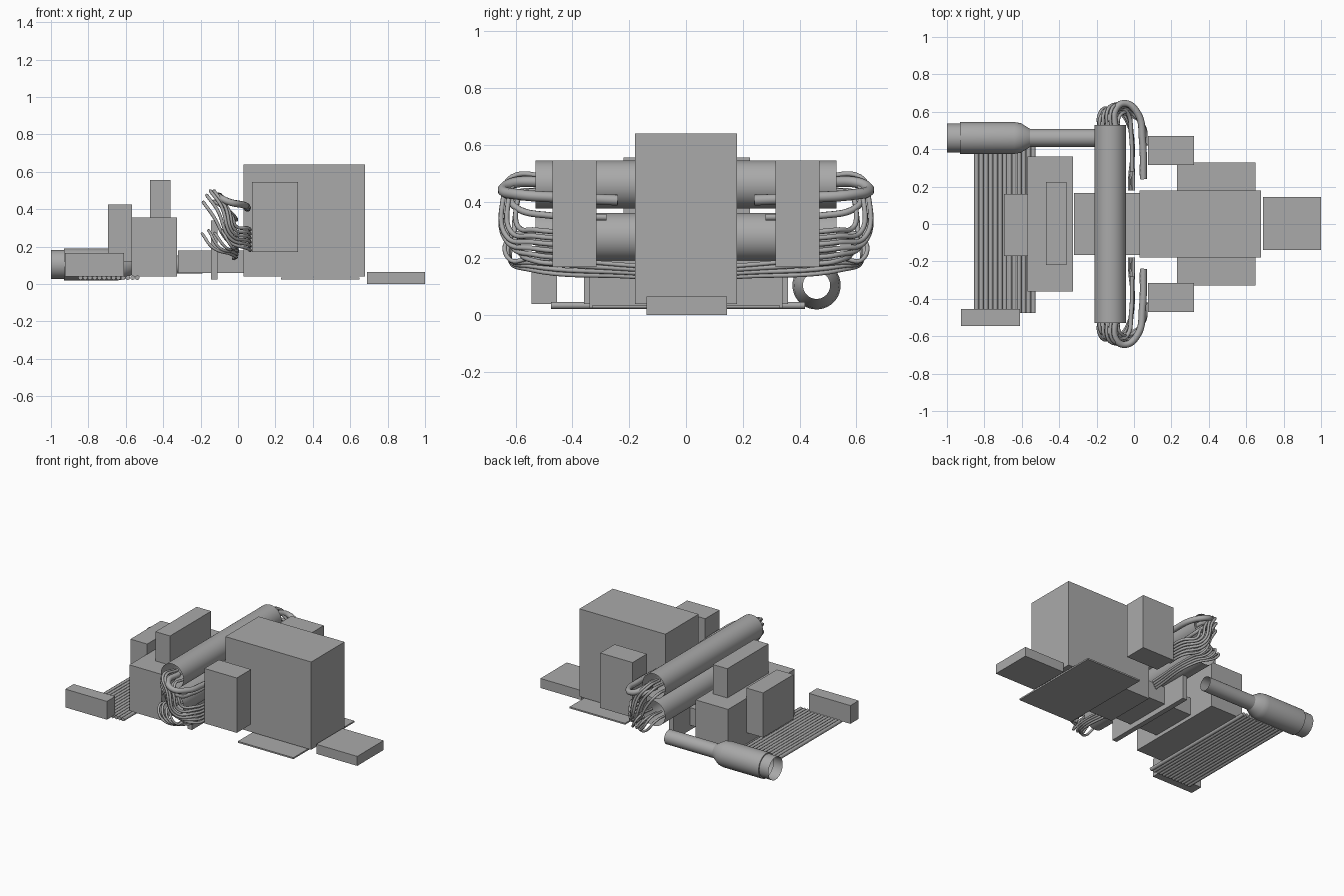
import bpy, bmesh, math
from mathutils import Vector

cube = bpy.data.objects.get("Cube")
if cube:
    bpy.data.objects.remove(cube, do_unlink=True)

grey = bpy.data.materials.new("plain_grey")
grey.use_nodes = True
COLOUR = (0.4, 0.4, 0.4, 1)
grey.diffuse_color = COLOUR
for node in grey.node_tree.nodes:
    if node.type == 'BSDF_PRINCIPLED':
        node.inputs["Base Color"].default_value = COLOUR


def add_object(name, data):
    obj = bpy.data.objects.new(name, data)
    data.materials.append(grey)
    bpy.context.collection.objects.link(obj)
    return obj


def box(name, x, y, z):
    """Box from (low, high) ranges on each axis."""
    bm = bmesh.new()
    bmesh.ops.create_cube(bm, size=1)
    for v in bm.verts:
        v.co = Vector([(a + b) / 2 + c * (b - a) for (a, b), c in zip((x, y, z), v.co)])
    mesh = bpy.data.meshes.new(name)
    bm.to_mesh(mesh)
    bm.free()
    return add_object(name, mesh)


def lathe(name, profile, axis, centre, sides=40):
    """Open shell: (distance along axis, radius) profile turned about x or y."""
    verts, faces = [], []
    for along, r in profile:
        for i in range(sides):
            a = math.tau * i / sides
            p = (along, r * math.cos(a), r * math.sin(a))
            if axis == 'Y':
                p = (-p[1], p[0], p[2])
            verts.append(Vector(p) + Vector(centre))
    for k in range(len(profile) - 1):
        for i in range(sides):
            j = (i + 1) % sides
            faces.append((k * sides + j, k * sides + i,
                          (k + 1) * sides + i, (k + 1) * sides + j))
    mesh = bpy.data.meshes.new(name)
    mesh.from_pydata(verts, [], faces)
    bm = bmesh.new()
    bm.from_mesh(mesh)
    for f in bm.faces:
        f.smooth = True
    for e in bm.edges:
        if len(e.link_faces) == 2 and e.calc_face_angle(0) > math.radians(30):
            e.smooth = False
    bm.to_mesh(mesh)
    bm.free()
    return add_object(name, mesh)


def hose(name, points, radius):
    """Smooth round hose through the given points."""
    curve = bpy.data.curves.new(name, 'CURVE')
    curve.dimensions = '3D'
    curve.bevel_depth = radius
    curve.bevel_resolution = 2
    curve.resolution_u = 8
    curve.use_fill_caps = True
    spline = curve.splines.new('BEZIER')
    spline.bezier_points.add(len(points) - 1)
    for bp, p in zip(spline.bezier_points, points):
        bp.co = p
        bp.handle_left_type = bp.handle_right_type = 'AUTO'
    return add_object(name, curve)


# Main housing and its floor parts
box("main_housing", (0.03, 0.68), (-0.18, 0.18), (0.04, 0.64))
box("base_plate", (0.23, 0.65), (-0.33, 0.33), (0.025, 0.035))
box("end_block", (0.69, 1.0), (-0.14, 0.145), (0.0, 0.065))
box("connector_block", (-0.32, 0.03), (-0.165, 0.165), (0.06, 0.18))
box("upright_plate", (-0.145, -0.11), (-0.34, 0.34), (0.025, 0.34))

# Rear group of blocks
box("rear_block", (-0.57, -0.325), (-0.36, 0.36), (0.04, 0.355))
box("top_block", (-0.47, -0.36), (-0.22, 0.225), (0.355, 0.555))
box("narrow_block", (-0.695, -0.568), (-0.17, 0.16), (0.12, 0.425))
box("corner_block", (-0.925, -0.61), (-0.545, -0.455), (0.04, 0.165))

# Two long open tubes, one above the other
for name, z in (("upper_tube", 0.46), ("lower_tube", 0.275)):
    lathe(name, [(-0.53, 0.085), (0.53, 0.085)], 'Y', (-0.127, 0, z))

# Open exhaust pipe with a wider can
lathe("exhaust_pipe", [(-1, 0.077), (-0.93, 0.077), (-0.93, 0.085), (-0.64, 0.085),
                       (-0.605, 0.079), (-0.555, 0.048), (-0.19, 0.048)],
      'X', (0, 0.46, 0.105))

# Row of thin floor pipes
PIPES = 13
for i in range(PIPES):
    x = -0.842 + i * 0.0253
    hose(f"floor_pipe_{i + 1}", [(x, -0.475, 0.034), (x, 0.42, 0.034)], 0.0125)

# Side boxes and hose bundles, repeated on both ends
for side, s in (("front", -1), ("back", 1)):
    box(f"{side}_side_box", (0.075, 0.32), tuple(sorted((s * 0.315, s * 0.47))), (0.17, 0.545))

    # Thick hose from the upper tube round to the housing
    path = [(-0.10, 0.50, 0.47), (-0.10, 0.61, 0.465), (-0.05, 0.645, 0.44),
            (0.02, 0.59, 0.425), (0.045, 0.45, 0.415), (0.05, 0.24, 0.405)]
    hose(f"{side}_thick_hose", [(x, s * y, z) for x, y, z in path], 0.019)

    # Medium hose to the lower port
    path = [(-0.13, 0.50, 0.44), (-0.09, 0.61, 0.42), (-0.04, 0.60, 0.38),
            (-0.015, 0.47, 0.35), (-0.01, 0.28, 0.345)]
    hose(f"{side}_medium_hose", [(x, s * y, z) for x, y, z in path], 0.012)

    # Thin hoses sweeping from the upper tube down to the side
    for i in range(6):
        t = i / 5
        x, z = -0.18 + 0.10 * t, 0.43 + 0.06 * math.sin(math.pi * t)
        out = 0.59 + 0.045 * math.sin(math.pi * t)
        path = [(x, 0.48, z), (x, out - 0.02, z), (x + 0.05, out + 0.01, z - 0.07),
                (x * 0.4 + 0.02, out, 0.23 + 0.08 * t), (0.05, 0.53, 0.19 + 0.11 * t),
                (0.065, 0.42, 0.18 + 0.11 * t)]
        hose(f"{side}_thin_hose_{i + 1}", [(a, s * b, c) for a, b, c in path], 0.009)

    # Low hoses from the lower tube running back to the housing
    for i in range(4):
        x = -0.185 + 0.035 * i
        z = 0.26 + 0.015 * (i % 2)
        end = 0.135 + 0.013 * i
        path = [(x, 0.48, z), (x, 0.59 + 0.01 * i, z), (x + 0.05, 0.62, 0.195),
                (-0.04 + 0.008 * i, 0.55, end + 0.025), (-0.025 + 0.008 * i, 0.18, end)]
        hose(f"{side}_low_hose_{i + 1}", [(a, s * b, c) for a, b, c in path], 0.008)
